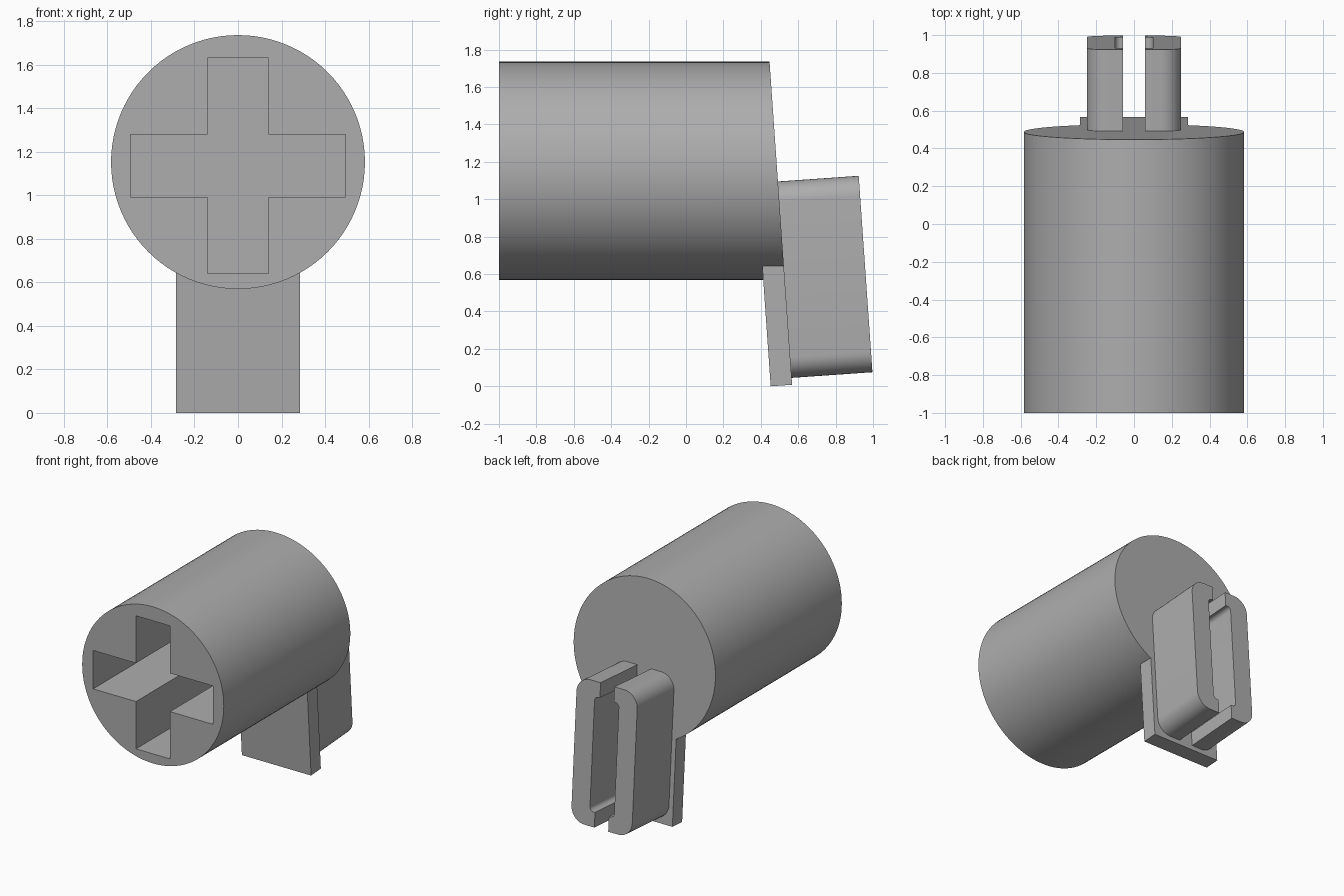
import bpy, bmesh, math
from mathutils import Matrix, Vector

cube = bpy.data.objects.get("Cube")
if cube:
    bpy.data.objects.remove(cube, do_unlink=True)

TILT = math.radians(4)
BACK_Y = 0.568                      # back plane where it meets the ground
FRAME = Matrix.Translation((0, BACK_Y, 0)) @ Matrix.Rotation(TILT, 4, 'X')
RADIUS, AXIS_Z = 0.583, 1.152

grey = bpy.data.materials.new("plain grey")
grey.use_nodes = True
colour = (0.42, 0.42, 0.42, 1)
grey.diffuse_color = colour
grey.node_tree.nodes["Principled BSDF"].inputs["Base Color"].default_value = colour


def make_object(name, bm):
    bmesh.ops.recalc_face_normals(bm, faces=bm.faces)
    mesh = bpy.data.meshes.new(name)
    bm.to_mesh(mesh)
    bm.free()
    mesh.materials.append(grey)
    obj = bpy.data.objects.new(name, mesh)
    bpy.context.collection.objects.link(obj)
    return obj


def extrude_profile(name, points, y0, y1, matrix=Matrix()):
    """Prism from an (x, z) outline, extruded along y."""
    bm = bmesh.new()
    face = bm.faces.new([bm.verts.new((x, y0, z)) for x, z in points])
    new = bmesh.ops.extrude_face_region(bm, geom=[face])["geom"]
    verts = [v for v in new if isinstance(v, bmesh.types.BMVert)]
    bmesh.ops.translate(bm, vec=(0, y1 - y0, 0), verts=verts)
    bm.transform(matrix)
    return make_object(name, bm)


def round_corners(corners, steps=10):
    """Outline from (x, z, radius) right-angled corners."""
    out = []
    for i, (x, z, r) in enumerate(corners):
        p = Vector((x, z))
        if not r:
            out.append(p)
            continue
        a = (Vector(corners[i - 1][:2]) - p).normalized() * r
        b = (Vector(corners[(i + 1) % len(corners)][:2]) - p).normalized() * r
        for k in range(steps + 1):
            t = k / steps * math.pi / 2
            out.append(p + a * (1 - math.sin(t)) + b * (1 - math.cos(t)))
    return out


def combine(obj, other, operation):
    """Bake a boolean into obj and discard the other object."""
    mod = obj.modifiers.new("boolean", 'BOOLEAN')
    mod.operation, mod.object, mod.solver = operation, other, 'EXACT'
    graph = bpy.context.evaluated_depsgraph_get()
    mesh = bpy.data.meshes.new_from_object(obj.evaluated_get(graph))
    obj.modifiers.clear()
    obj.data = mesh
    bpy.data.objects.remove(other, do_unlink=True)


# Barrel with a slanted back end
bm = bmesh.new()
bmesh.ops.create_cone(bm, cap_ends=True, segments=96, radius1=RADIUS,
                      radius2=RADIUS, depth=2)
bm.transform(Matrix.Translation((0, 0, AXIS_Z)) @ Matrix.Rotation(math.pi / 2, 4, 'X'))
for v in bm.verts:
    if v.co.y > 0:
        v.co.y = BACK_Y - v.co.z * math.tan(TILT)
barrel = make_object("barrel", bm)

# Mounting plate, flush with the slanted back
plate = extrude_profile("plate", [(-0.285, 0.008), (0.285, 0.008),
                                  (0.285, 0.75), (-0.285, 0.75)], -0.115, 0, FRAME)
combine(barrel, plate, 'UNION')

# Cross-shaped blind socket in the front
A, B, C, D = 0.14, 0.493, 0.143, 0.495
cross = [(-A, -D), (A, -D), (A, -C), (B, -C), (B, C), (A, C),
         (A, D), (-A, D), (-A, C), (-B, C), (-B, -C), (-A, -C)]
socket = extrude_profile("socket_cutter", cross, -1.1, 0.3,
                         Matrix.Translation((0, 0, 1.135)))
combine(barrel, socket, 'DIFFERENCE')

# Two mirrored C-shaped clip halves on the back
Z0, Z1, LIP = 0.045, 1.0975, 0.11
INNER, CAVITY, OUTER = 0.057, 0.1, 0.25
half = round_corners([(INNER, Z0, 0), (OUTER, Z0, 0.11), (OUTER, Z1, 0.11),
                      (INNER, Z1, 0), (INNER, Z1 - LIP, 0), (CAVITY, Z1 - LIP, 0.03),
                      (CAVITY, Z0 + LIP, 0.03), (INNER, Z0 + LIP, 0)])
parts = [barrel]
for side, sign in (("left", 1), ("right", -1)):
    outline = [(sign * p.x, p.y) for p in half]
    parts.append(extrude_profile(side + "_clip", outline, -0.01, 0.433, FRAME))

# Smooth curved walls, keep hard edges
bpy.ops.object.select_all(action='DESELECT')
for obj in parts:
    obj.select_set(True)
bpy.context.view_layer.objects.active = barrel
bpy.ops.object.shade_smooth_by_angle(angle=math.radians(30))
